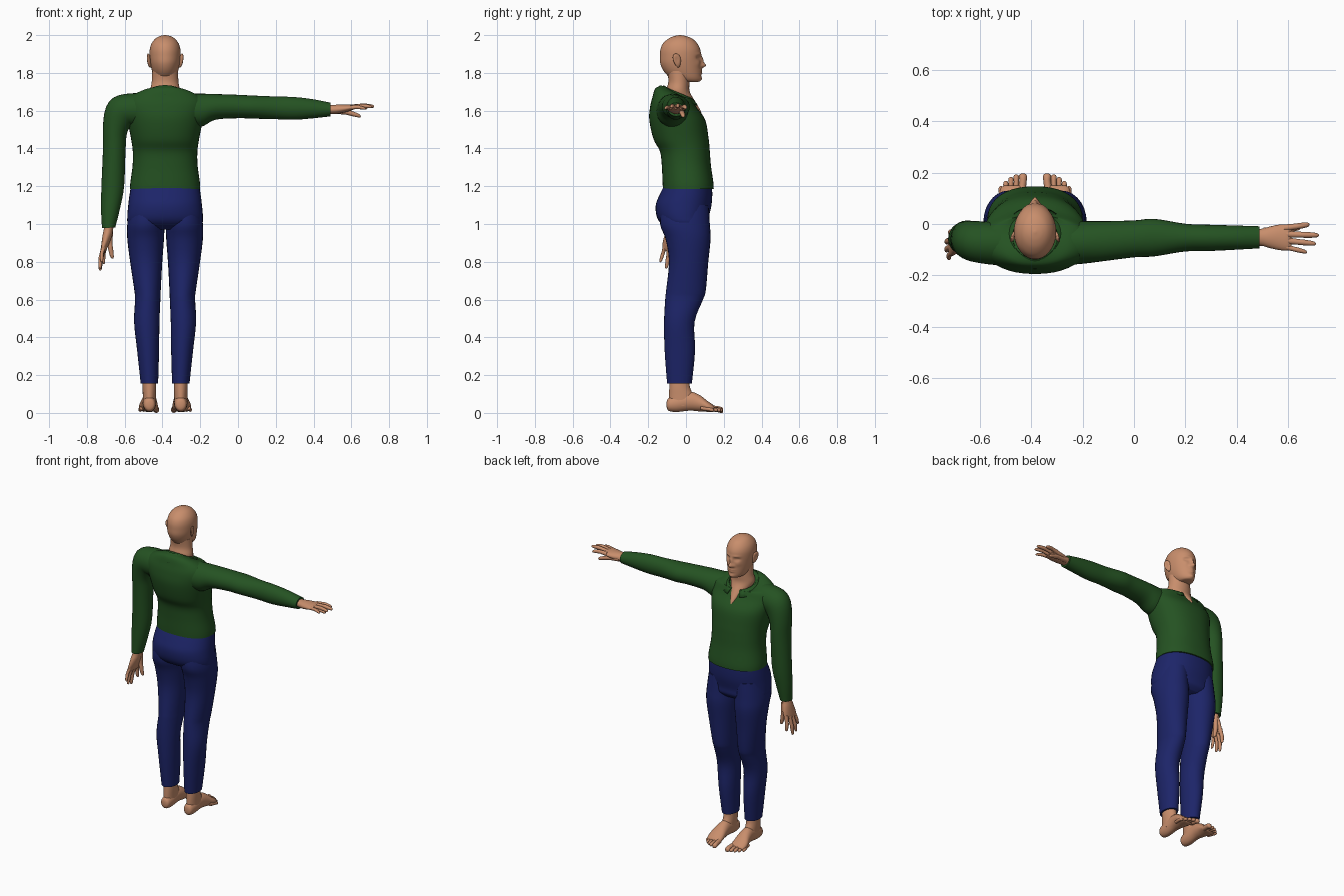
import bpy, bmesh, math
from mathutils import Vector, Matrix

CX = -0.386  # body centre line


def material(name, rgb):
    m = bpy.data.materials.new(name)
    m.diffuse_color = (*rgb, 1)
    return m


SKIN = material("skin", (0.58, 0.27, 0.15))
GREEN = material("green_cloth", (0.018, 0.085, 0.016))
BLUE = material("blue_cloth", (0.012, 0.018, 0.14))


def spline(rows, sub):
    out = []
    for i in range(len(rows) - 1):
        p0, p1, p2, p3 = (rows[max(0, min(len(rows) - 1, i + k))] for k in (-1, 0, 1, 2))
        for s in range(sub):
            t = s / sub
            out.append([0.5 * (2 * b + (c - a) * t + (2 * a - 5 * b + 4 * c - d) * t * t
                               + (3 * b - a - 3 * c + d) * t ** 3)
                        for a, b, c, d in zip(p0, p1, p2, p3)])
    return out + [list(rows[-1])]


def loft(bm, rows, fn, n=28, sub=4, e=1.0):
    rings = []
    for row in spline(rows, sub):
        ring = []
        for i in range(n):
            a = math.tau * i / n
            c, s = math.cos(a), math.sin(a)
            c, s = (math.copysign(abs(q) ** e, q) for q in (c, s))
            ring.append(bm.verts.new(fn(row, c, s)))
        rings.append(ring)
    for r0, r1 in zip(rings, rings[1:]):
        for i in range(n):
            j = (i + 1) % n
            bm.faces.new((r0[i], r0[j], r1[j], r1[i]))
    bm.faces.new(rings[0])
    bm.faces.new(rings[-1][::-1])


def finish(bm, name, mat, angle=50):
    bmesh.ops.recalc_face_normals(bm, faces=bm.faces)
    me = bpy.data.meshes.new(name)
    bm.to_mesh(me)
    bm.free()
    ob = bpy.data.objects.new(name, me)
    bpy.context.collection.objects.link(ob)
    me.materials.append(mat)
    bpy.ops.object.select_all(action='DESELECT')
    ob.select_set(True)
    bpy.context.view_layer.objects.active = ob
    bpy.ops.object.shade_smooth_by_angle(angle=math.radians(angle))
    return ob


# Ring shapes: upright (z, offset x, half width, back y, front y, front tilt)
def upright(r, c, s):
    z, x, rx, yb, yf, tilt = r
    return (CX + x + rx * s, (yb + yf) / 2 + (yf - yb) / 2 * c, z + tilt * c)


# sleeve (x, z, radius, y, y radius, turn of ring)
def sleeve(r, c, s):
    x, z, rad, y, ry, turn = r
    return (x - rad * c * math.sin(turn), y + ry * s, z + rad * c * math.cos(turn))


def along_x(r, c, s):
    return (r[0], r[1] + r[3] * c, r[2] + r[4] * s)


def along_y(r, c, s):
    return (r[1] + r[2] * c, r[0], r[3] + r[4] * s)


# Shirt body
bm = bmesh.new()
loft(bm, [(1.185, 0, .186, -.122, .147, 0), (1.22, 0, .184, -.124, .145, 0), (1.31, 0, .172, -.128, .132, 0),
          (1.385, 0, .171, -.138, .126, 0), (1.45, 0, .18, -.172, .12, 0), (1.55, 0, .2, -.194, .102, 0),
          (1.62, 0, .212, -.19, .055, 0), (1.665, 0, .195, -.178, .035, -.005),
          (1.69, 0, .14, -.16, .035, -.03), (1.688, 0, .08, -.115, .03, -.045)], upright, 40, 5, .88)
finish(bm, "shirt_body", GREEN)

# Sleeves
bm = bmesh.new()
loft(bm, [(-.32, 1.605, .085, -.08, .085, 0), (-.2, 1.602, .088, -.072, .083, 0), (-.12, 1.62, .068, -.067, .078, 0),
          (0, 1.622, .062, -.058, .072, 0), (.08, 1.619, .061, -.053, .073, 0), (.2, 1.615, .06, -.053, .054, 0),
          (.3, 1.612, .06, -.054, .051, 0), (.4, 1.61, .05, -.053, .047, 0), (.49, 1.606, .036, -.052, .043, 0)],
     sleeve)
finish(bm, "raised_sleeve", GREEN)
bm = bmesh.new()
loft(bm, [(-.47, 1.605, .085, -.08, .085, 0), (-.56, 1.605, .087, -.075, .083, .1), (-.622, 1.585, .088, -.068, .08, .75),
          (-.65, 1.5, .066, -.06, .073, 1.4), (-.655, 1.395, .06, -.055, .068, 1.57), (-.663, 1.2, .06, -.053, .06, 1.57),
          (-.675, 1.08, .05, -.06, .052, 1.6), (-.685, .98, .035, -.068, .043, 1.6)], sleeve)
finish(bm, "lowered_sleeve", GREEN)

# Folded collar, open at the front
bm = bmesh.new()
prev = None
for i in range(33):
    a = .36 + (math.tau - .72) * i / 32
    t = (1 - math.cos(a)) / 2
    row = [bm.verts.new((CX + rx * math.sin(a), yc + ry * math.cos(a), z0 + dz * t))
           for rx, yc, ry, z0, dz in ((.08, -.045, .08, 1.61, .085), (.088, -.05, .085, 1.665, .07),
                                      (.102, -.052, .1, 1.655, .068), (.128, -.053, .122, 1.63, .055))]
    if prev:
        for k in range(3):
            bm.faces.new((prev[k], prev[k + 1], row[k + 1], row[k]))
    prev = row
col = finish(bm, "collar", GREEN)
mod = col.modifiers.new("thickness", 'SOLIDIFY')
mod.thickness = .006

# Trousers
bm = bmesh.new()
loft(bm, [(1.205, 0, .18, -.115, .138, 0), (1.15, 0, .189, -.142, .139, 0), (1.1, 0, .195, -.16, .135, 0),
          (1.04, 0, .2, -.155, .122, 0), (1.0, 0, .195, -.13, .118, 0), (.97, 0, .15, -.08, .09, 0)],
     upright, 40, 4, .9)
for s in (-1, 1):
    loft(bm, [(z, s * x, rx, yb, yf, 0) for z, x, rx, yb, yf in (
        (1.1, .097, .088, -.13, .12), (1.0, .102, .098, -.137, .126), (.92, .103, .097, -.108, .13),
        (.8, .1, .085, -.09, .118), (.65, .093, .07, -.105, .105), (.6, .092, .067, -.11, .09),
        (.48, .097, .067, -.116, .045), (.33, .09, .058, -.113, .048), (.155, .083, .046, -.1, .031))], upright)
finish(bm, "trousers", BLUE)

# Feet with toes
for s, side in ((-1, "left"), (1, "right")):
    bm = bmesh.new()
    loft(bm, [(.22, s * .083, .035, -.085, .015, 0), (.14, s * .083, .036, -.088, .02, 0),
              (.09, s * .083, .035, -.09, .04, 0), (.04, s * .083, .034, -.09, .05, 0)], upright, 24)
    loft(bm, [(y, CX + s * x, rx, z, rz) for y, x, rx, z, rz in (
        (-.102, .083, .012, .045, .015), (-.092, .083, .028, .045, .034), (-.05, .083, .035, .05, .045),
        (.02, .083, .037, .062, .05), (.07, .085, .043, .052, .044), (.11, .088, .05, .036, .03),
        (.14, .086, .047, .025, .02), (.15, .085, .035, .022, .012))], along_y, 24)
    for k, (tx, ty, r) in enumerate(((.047, .197, .016), (.073, .193, .011), (.094, .183, .0105),
                                     (.114, .168, .01), (.132, .148, .01))):
        x0 = CX + s * (.085 + (tx - .085) * .85)
        x1 = CX + s * tx
        loft(bm, [(ty - .07, x0, r, .025, r), (ty - .03, x1, r * .9, .02, r), (ty - .012, x1, r, .016, r),
                  (ty - .003, x1, r * .75, .014, r * .75), (ty, x1, r * .2, .014, r * .2)], along_y, 12, 3)
    finish(bm, side + "_foot", SKIN)


# Hands: fingers along local x, thumb side +y, palm down
def hand(name, matrix):
    bm = bmesh.new()
    loft(bm, [(-.05, 0, 0, .034, .026), (.01, 0, 0, .033, .024), (.045, 0, .002, .042, .024),
              (.085, 0, .006, .05, .02), (.115, -.001, .01, .05, .015), (.13, -.002, .01, .042, .008)], along_x, 24)
    fingers = (((.1, .036, .01), (.2, .05, .008), .0115), ((.11, .012, .012), (.236, .008, .016), .0115),
               ((.11, -.013, .011), (.225, -.025, .014), .011), ((.1, -.036, .008), (.19, -.058, .005), .0095),
               ((.02, .022, -.006), (.165, .038, -.036), .0135))
    for base, tip, r in fingers:
        b, t = Vector(base), Vector(tip)
        rows = []
        for f, k in ((0, 1.2), (.45, 1), (.6, 1.03), (.85, .85), (.96, .6), (1, .15)):
            p = b.lerp(t, f)
            p.z += .006 * math.sin(math.pi * f)
            rows.append((*p, r * k, r * k))
        loft(bm, rows, along_x, 12, 3)
    bm.transform(matrix)
    finish(bm, name, SKIN)


hand("raised_hand", Matrix.Translation((.485, -.052, 1.606)))
hand("lowered_hand", Matrix(((-.13, .12, -1, -.684), (-.05, .99, .12, -.07), (-.99, 0, .13, .985), (0, 0, 0, 1))))

# Neck with the skin in the collar opening
bm = bmesh.new()
loft(bm, [(1.565, 0, .005, .03, .088, 0), (1.6, 0, .025, -.03, .077, 0), (1.65, 0, .055, -.09, .048, 0),
          (1.7, 0, .078, -.105, .02, 0), (1.75, 0, .071, -.093, .018, -.005), (1.81, 0, .068, -.1, .02, 0)],
     upright, 28, 5)
finish(bm, "neck", SKIN)

# Head with sculpted face: bumps (x, z, width, height, depth)
BUMPS = ((0, 1.84, .012, .013, .024), (0, 1.866, .009, .022, .013), (.014, 1.836, .008, .008, .008),
         (.032, 1.88, .015, .010, -.013), (.031, 1.879, .009, .006, .006), (.03, 1.899, .02, .007, .004),
         (0, 1.812, .02, .005, .007), (0, 1.799, .018, .005, .007), (0, 1.768, .02, .012, .007),
         (.04, 1.85, .015, .016, .004))


def face(r, c, s):
    x, y, z = upright(r, c, s)
    if c > 0:
        for bx, bz, sx, sz, d in BUMPS:
            for m in ((1, -1) if bx else (1,)):
                y += d * min(1, 2 * c) * math.exp(-((x - CX - m * bx) / sx) ** 2 - ((z - bz) / sz) ** 2)
    return (x, y, z)


bm = bmesh.new()
loft(bm, [(1.752, 0, .02, -.01, .06, 0), (1.757, 0, .04, -.045, .072, 0), (1.775, 0, .056, -.085, .079, 0),
          (1.81, 0, .069, -.118, .08, 0), (1.85, 0, .078, -.136, .079, 0), (1.89, 0, .082, -.138, .079, 0),
          (1.925, 0, .081, -.135, .075, 0), (1.955, 0, .072, -.122, .06, 0), (1.98, 0, .053, -.095, .035, 0),
          (1.994, 0, .03, -.065, .002, 0), (2.0, 0, .004, -.035, -.027, 0)], face, 72, 7)
finish(bm, "head", SKIN, 80)

# Ears
for s, side in ((-1, "left"), (1, "right")):
    bm = bmesh.new()
    bmesh.ops.create_uvsphere(bm, u_segments=20, v_segments=14, radius=1)
    for v in bm.verts:
        p = v.co.copy()
        hollow = .006 * math.exp(-((p.y ** 2 + (p.z - .1) ** 2) / .25)) if p.x > 0 else 0
        q = .024 * (.85 + .25 * p.z)
        v.co = (CX + s * (.084 + .011 * p.x + .006 * p.z - .007 * p.y - hollow),
                -.047 + q * p.y - .006 * p.z, 1.865 + .037 * p.z)
    finish(bm, side + "_ear", SKIN, 80)
